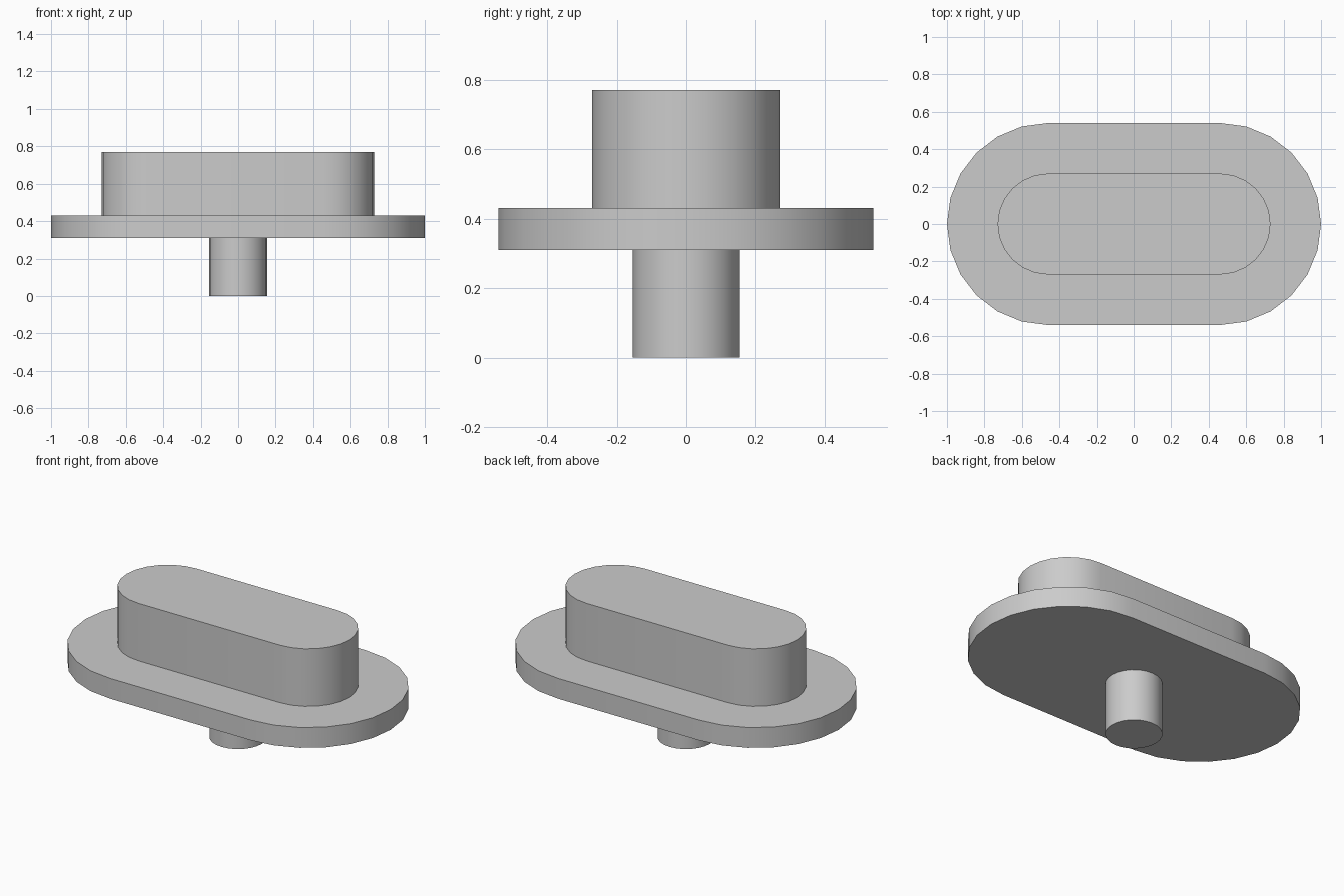
import bpy, bmesh
from math import cos, sin, pi, radians

old = bpy.data.objects.get("Cube")
if old:
    bpy.data.objects.remove(old, do_unlink=True)

# Single plain grey material
grey = bpy.data.materials.new("plain grey")
grey.use_nodes = True
colour = (0.6, 0.6, 0.6, 1)
grey.diffuse_color = colour
grey.node_tree.nodes["Principled BSDF"].inputs["Base Color"].default_value = colour

STEPS = 12  # segments per half circle


def slot_outline(radius, offset):
    """Rounded slot outline; offset 0 gives a plain circle."""
    points = []
    for side in (1, -1):
        for i in range(STEPS + (1 if offset else 0)):
            a = -pi / 2 + pi * i / STEPS
            points.append((side * (offset + radius * cos(a)), side * radius * sin(a)))
    return points


def extrude_part(name, radius, offset, bottom, top):
    bm = bmesh.new()
    face = bm.faces.new([bm.verts.new((x, y, bottom)) for x, y in slot_outline(radius, offset)])
    result = bmesh.ops.extrude_face_region(bm, geom=[face], use_keep_orig=True)
    for v in result["geom"]:
        if isinstance(v, bmesh.types.BMVert):
            v.co.z = top
    bmesh.ops.recalc_face_normals(bm, faces=bm.faces)
    mesh = bpy.data.meshes.new(name)
    bm.to_mesh(mesh)
    bm.free()
    mesh.materials.append(grey)
    obj = bpy.data.objects.new(name, mesh)
    bpy.context.collection.objects.link(obj)
    bpy.ops.object.select_all(action="DESELECT")
    obj.select_set(True)
    bpy.context.view_layer.objects.active = obj
    bpy.ops.object.shade_smooth_by_angle(angle=radians(30))
    return obj


# Wide flange, raised boss above it, round peg below; ends sunk into the flange
HALF_SPAN = 0.46
extrude_part("flange", 0.54, HALF_SPAN, 0.31, 0.43)
extrude_part("raised_boss", 0.27, HALF_SPAN, 0.40, 0.77)
extrude_part("peg", 0.154, 0, 0, 0.34)
